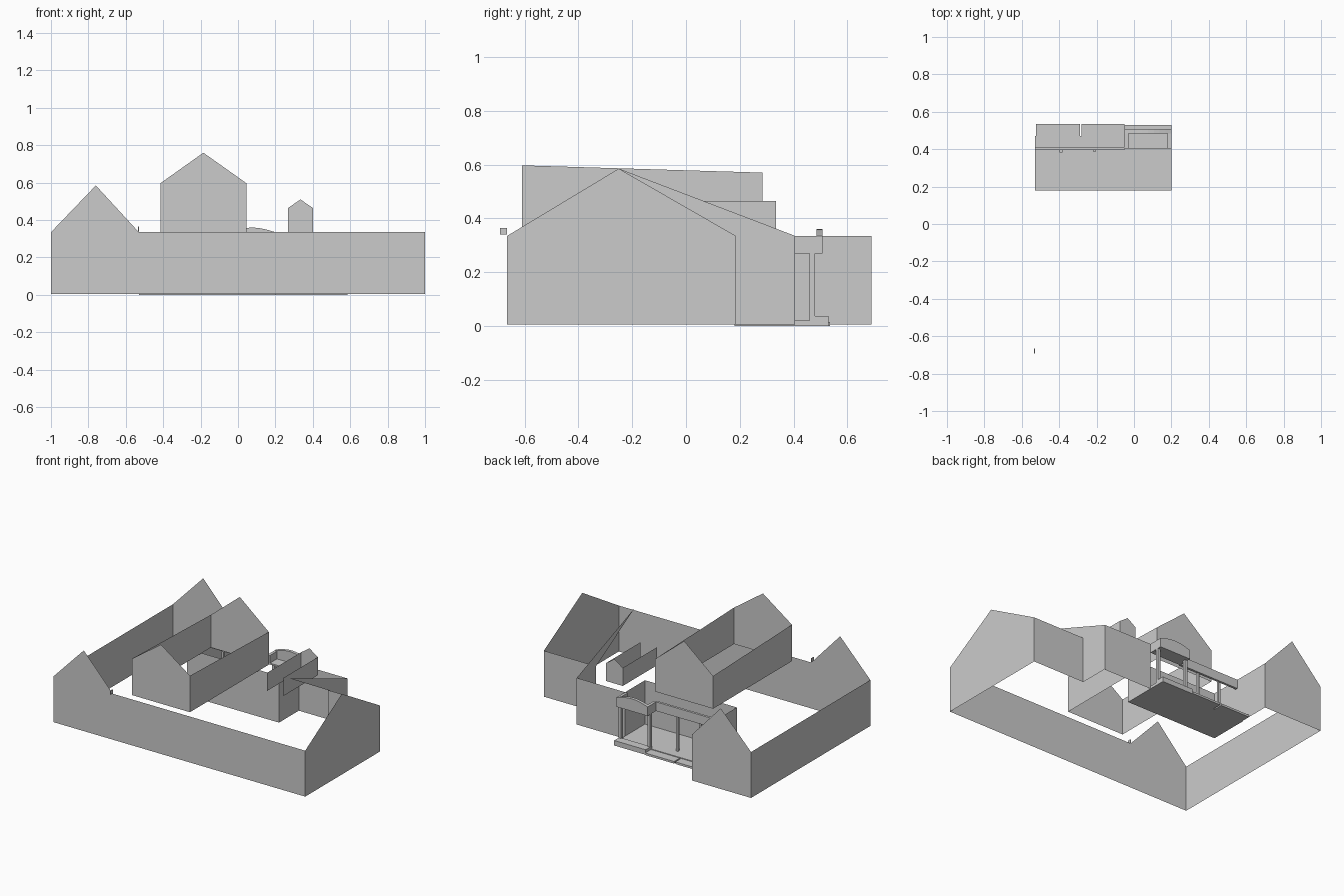
import bpy, math

if "Cube" in bpy.data.objects:
    bpy.data.objects.remove(bpy.data.objects["Cube"])

H, Z0 = 0.335, 0.005      # eaves height, wall foot
F, B = -0.665, 0.69       # front and back planes
RIDGE = 0.585


def add_mesh(name, verts, faces):
    me = bpy.data.meshes.new(name)
    me.from_pydata(verts, [], faces)
    me.update()
    ob = bpy.data.objects.new(name, me)
    bpy.context.collection.objects.link(ob)
    return ob


def sheet(name, axis, pos, outline):
    """Flat wall: outline is (x, z) on a y plane or (y, z) on an x plane."""
    vs = [(pos, a, z) if axis == 'x' else (a, pos, z) for a, z in outline]
    return add_mesh(name, vs, [list(range(len(vs)))])


def rect(a0, a1, z0=Z0, z1=H):
    return [(a0, z0), (a1, z0), (a1, z1), (a0, z1)]


def gable(a0, a1, z0, eave, peak):
    return [(a0, z0), (a1, z0), (a1, eave), ((a0 + a1) / 2, peak), (a0, eave)]


def box(name, x0, x1, y0, y1, z0, z1):
    vs = [(x, y, z) for z in (z0, z1) for x, y in ((x0, y0), (x1, y0), (x1, y1), (x0, y1))]
    return add_mesh(name, vs, [(3, 2, 1, 0), (4, 5, 6, 7), (0, 1, 5, 4),
                               (1, 2, 6, 5), (2, 3, 7, 6), (3, 0, 4, 7)])


# Outer walls, with the front wing gable part of the long front wall
sheet("front_wall", 'y', F, [(-1, Z0), (1, Z0), (1, H), (-0.53, H), (-0.76, RIDGE), (-1, H)])
sheet("left_wall", 'x', -1, rect(F, B))
sheet("wing_back_gable", 'y', B, [(-1, Z0), (-0.53, Z0), (-0.53, H), (-0.76, RIDGE), (-1, H)])
sheet("wing_inner_wall", 'x', -0.53, rect(0.18, B))
sheet("right_gable_wall", 'x', 1, [(F, Z0), (0.185, Z0), (0.185, H), (-0.25, RIDGE), (F, H)])
sheet("back_wall_right", 'y', 0.185, rect(0.585, 1))

# Deeper middle section with the roof sliver between two slopes
sheet("step_wall", 'x', 0.585, [(0.185, Z0), (0.405, Z0), (0.405, H), (-0.25, RIDGE), (0.185, H)])
sheet("back_wall_middle", 'y', 0.405, rect(0.2, 0.585, 0))

# Porch recess walls
sheet("porch_rear_wall", 'y', 0.18, rect(-0.53, 0.2, 0))
sheet("porch_side_wall", 'x', 0.2, rect(0.18, 0.405, 0))

# Large dormer: two gables, two sloping-topped sides
sheet("large_dormer_front", 'y', -0.61, gable(-0.415, 0.045, H, 0.597, 0.76))
sheet("large_dormer_back", 'y', 0.285, gable(-0.415, 0.045, H, 0.57, 0.76))
for side, x in (("left", -0.415), ("right", 0.045)):
    sheet("large_dormer_" + side, 'x', x, [(-0.61, H), (0.285, H), (0.285, 0.57), (-0.61, 0.597)])

# Small dormer facing the back
sheet("small_dormer_back", 'y', 0.335, gable(0.268, 0.4, H, 0.465, 0.51))
for side, x in (("left", 0.268), ("right", 0.4)):
    sheet("small_dormer_" + side, 'x', x, rect(-0.055, 0.335, H, 0.465))

# Porch floor and steps
box("porch_floor", -0.53, 0.2, 0.18, 0.47, 0, 0.02)
box("step_left", -0.525, -0.29, 0.47, 0.535, 0, 0.015)
box("step_middle", -0.28, -0.05, 0.47, 0.535, 0, 0.015)
box("bay_floor", -0.05, 0.2, 0.47, 0.53, 0, 0.036)

# Porch lintel and posts
box("porch_lintel", -0.53, -0.05, 0.395, 0.412, 0.27, H)
for i, (x, y) in enumerate(((-0.39, 0.39), (-0.21, 0.395))):
    box(f"porch_post_{i}", x - 0.008, x + 0.008, y - 0.008, y + 0.008, 0.02, 0.275)
for i, x in enumerate((-0.04, 0.19)):
    box(f"bay_post_{i}", x - 0.01, x + 0.01, 0.46, 0.48, 0.02, 0.28)
    box(f"bay_side_beam_{i}", x - 0.01, x + 0.01, 0.405, 0.49, 0.27, H)

# Arched bay fascia and its soffit
box("bay_soffit", -0.05, 0.2, 0.405, 0.505, 0.27, 0.28)
n = 8
top = [(0.2 - 0.25 * i / n, H + 0.025 * math.sin(math.pi * i / n)) for i in range(n + 1)]
prof = [(-0.05, 0.27), (0.2, 0.27)] + top
m = len(prof)
verts = [(x, y, z) for y in (0.485, 0.507) for x, z in prof]
faces = [list(range(m)), list(range(2 * m - 1, m - 1, -1))]
faces += [(i, i + m, (i + 1) % m + m, (i + 1) % m) for i in range(m)]
add_mesh("bay_arched_fascia", verts, faces)

# Little eaves block on the front
box("eaves_block", -0.534, -0.528, -0.692, F, 0.34, 0.365)
